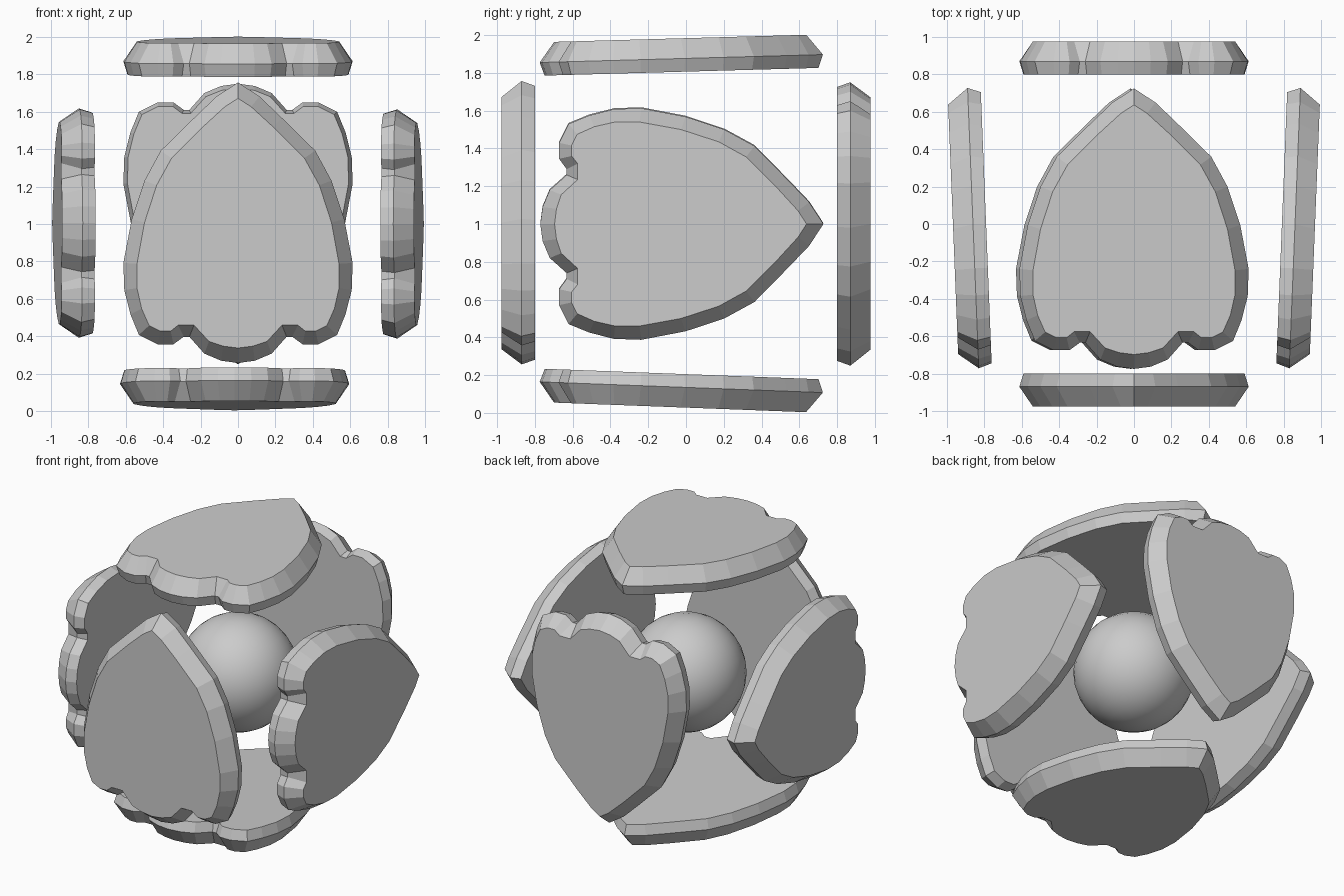
import bpy, bmesh, math
from mathutils import Matrix, Vector

if "Cube" in bpy.data.objects:
    bpy.data.objects.remove(bpy.data.objects["Cube"])

# Half outline of a plate, tip first: (widest rim u, v, outer face u, v)
HALF = [
    (.75, 0, .665, 0), (.675, .115, .62, .07), (.56, .235, .51, .19),
    (.385, .413, .345, .355), (.225, .50, .20, .435), (.02, .568, 0, .50),
    (-.215, .613, -.22, .54), (-.36, .608, -.35, .54), (-.49, .575, -.46, .515),
    (-.60, .53, -.55, .475), (-.65, .43, -.58, .415), (-.65, .345, -.58, .36),
    (-.61, .29, -.548, .32), (-.61, .26, -.548, .235), (-.70, .18, -.635, .155),
    (-.738, .09, -.66, .08), (-.75, 0, -.67, 0),
]
# mirrored to a full closed loop
OUTLINE = HALF + [(a, -b, c, -d) for a, b, c, d in HALF[-2:0:-1]]


def plate(name, loc, tip, normal, tilt=0.0):
    """Bevelled shield plate; tip = direction of the point, normal = outward."""
    tip, normal = Vector(tip), Vector(normal)
    side = normal.cross(tip)
    u = tip * math.cos(tilt) + normal * math.sin(tilt)
    n = normal * math.cos(tilt) - tip * math.sin(tilt)
    bm = bmesh.new()
    rings = []
    # inner face, widest rim, outer face
    for blend, depth in ((.3, -.07), (0, 0), (1, .107)):
        rings.append([bm.verts.new((a + (c - a) * blend, b + (d - b) * blend, depth))
                      for a, b, c, d in OUTLINE])
    count = len(OUTLINE)
    for low, high in zip(rings, rings[1:]):
        for i in range(count):
            j = (i + 1) % count
            bm.faces.new((low[i], low[j], high[j], high[i]))
    bm.faces.new(rings[0][::-1])
    bm.faces.new(rings[-1])
    bmesh.ops.recalc_face_normals(bm, faces=bm.faces[:])
    mesh = bpy.data.meshes.new(name)
    bm.to_mesh(mesh)
    bm.free()
    obj = bpy.data.objects.new(name, mesh)
    bpy.context.collection.objects.link(obj)
    obj.matrix_world = Matrix.Translation(loc) @ Matrix((u, side, n)).transposed().to_4x4()
    return obj


# Six plates around the core
plate("front_plate", (0, -.87, 1.007), (0, 0, 1), (0, -1, 0))
plate("back_plate", (0, .87, 1), (0, 0, -1), (0, 1, 0))
plate("right_plate", (.86, -.022, 1), (0, 1, 0), (1, 0, 0), .04)
plate("left_plate", (-.86, -.022, 1.005), (0, 1, 0), (-1, 0, 0), .04)
plate("top_plate", (0, -.025, 1.876), (0, 1, 0), (0, 0, 1), .028)
plate("bottom_plate", (-.018, -.025, .136), (0, 1, 0), (0, 0, -1), .038)

# Central core ball
bpy.ops.mesh.primitive_uv_sphere_add(segments=32, ring_count=16, radius=.395, location=(0, 0, 1))
bpy.context.object.name = "core_ball"
bpy.ops.object.shade_smooth()
